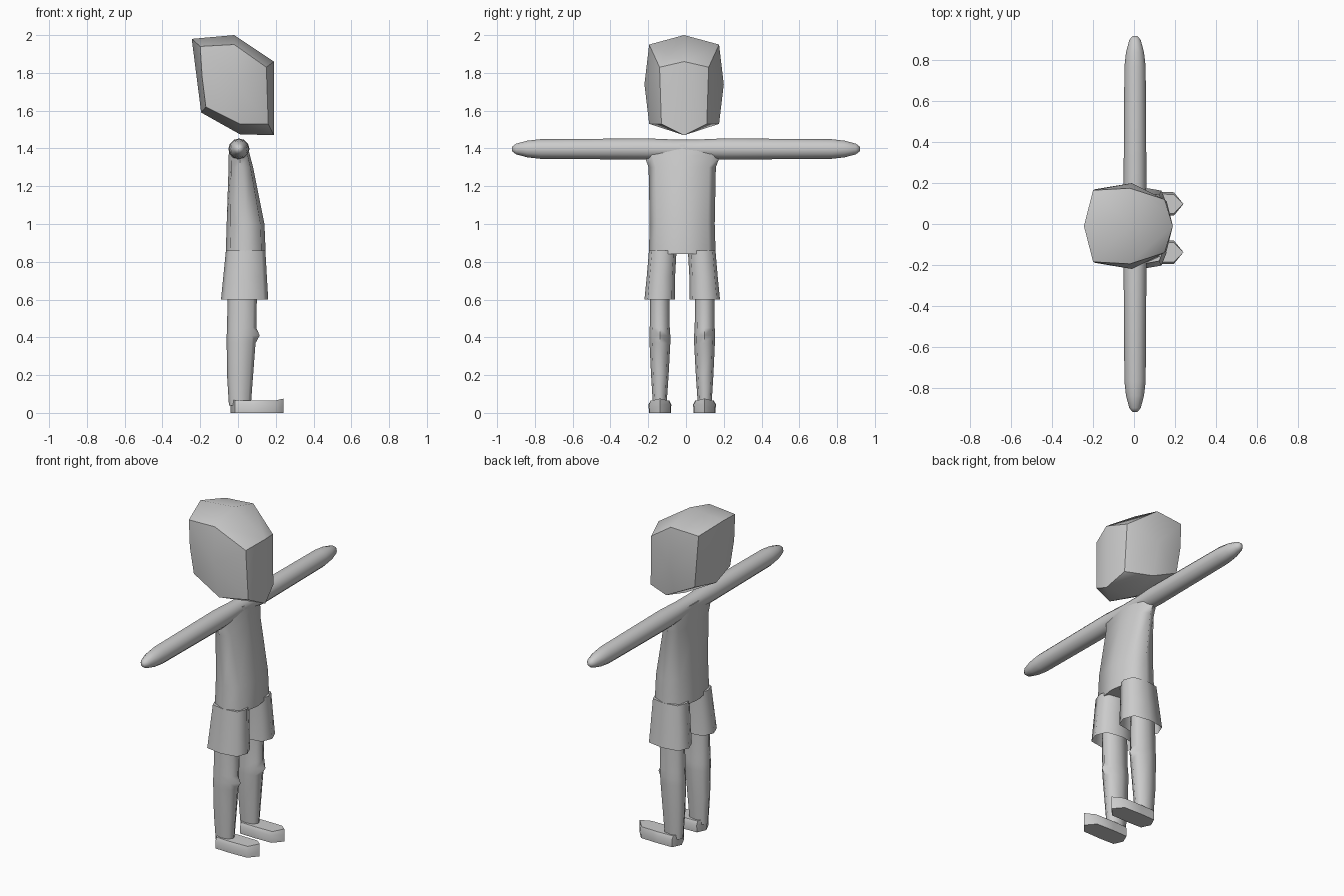
import bpy, bmesh, math
from mathutils import Vector

if "Cube" in bpy.data.objects:
    bpy.data.objects.remove(bpy.data.objects["Cube"])

CY = -0.02  # symmetry plane of the body


def finish(bm, name, angle=60, mirror=False, y=0.0):
    bmesh.ops.recalc_face_normals(bm, faces=bm.faces)
    me = bpy.data.meshes.new(name)
    bm.to_mesh(me)
    bm.free()
    ob = bpy.data.objects.new(name, me)
    bpy.context.collection.objects.link(ob)
    ob.location.y = y
    if mirror:
        m = ob.modifiers.new("mirror", 'MIRROR')
        m.use_axis = (False, True, False)
    bpy.ops.object.select_all(action='DESELECT')
    ob.select_set(True)
    bpy.context.view_layer.objects.active = ob
    bpy.ops.object.shade_smooth_by_angle(angle=math.radians(angle))
    return ob


def bridge(bm, rings, caps):
    loops = [[bm.verts.new(p) for p in r] for r in rings]
    n = len(loops[0])
    for a, b in zip(loops, loops[1:]):
        for i in range(n):
            j = (i + 1) % n
            bm.faces.new((a[i], a[j], b[j], b[i]))
    if caps[0]:
        bm.faces.new(loops[0])
    if caps[1]:
        bm.faces.new(loops[-1])


def ring(z, x0, x1, y0, y1, n=8, p=2.0):
    """Rounded cross-section filling the given x and y range."""
    pts = []
    for i in range(n):
        c, s = math.cos(2 * math.pi * i / n), math.sin(2 * math.pi * i / n)
        fx = math.copysign(abs(c) ** (2 / p), c) if abs(c) > 1e-6 else 0
        fy = math.copysign(abs(s) ** (2 / p), s) if abs(s) > 1e-6 else 0
        pts.append(Vector(((x0 + x1) / 2 + fx * (x1 - x0) / 2,
                           (y0 + y1) / 2 + fy * (y1 - y0) / 2, z)))
    return pts


def loft(name, sections, caps=(True, True), mirror=False, p=2.0, n=8):
    bm = bmesh.new()
    bridge(bm, [ring(*s, n=n, p=p) for s in sections], caps)
    return finish(bm, name, mirror=mirror, y=CY)


# Head: faceted hull from a centre profile and two narrower side profiles
bm = bmesh.new()
mid = [(-.245, 1.98), (-.02, 2.0), (.19, 1.86), (.19, 1.47), (.01, 1.475), (-.195, 1.59)]
side = [(-.2, 1.94, .175), (-.02, 1.95, .185), (.15, 1.83, .13), (.16, 1.53, .12),
        (.01, 1.53, .185), (-.17, 1.62, .17), (-.01, 1.74, .21), (-.19, 1.78, .18)]
for x, z in mid:
    bm.verts.new((x, 0, z))
for x, z, y in side:
    for s in (-1, 1):
        bm.verts.new((x, s * y, z))
bmesh.ops.convex_hull(bm, input=bm.verts)
bmesh.ops.dissolve_limit(bm, angle_limit=math.radians(2), verts=bm.verts, edges=bm.edges)
finish(bm, "head", angle=45, y=-.01)

# Arms: one tapering tube across the shoulders
bm = bmesh.new()
arm = [(.92, .012), (.9, .028), (.84, .044), (.77, .052), (.2, .056), (.06, .05)]
path = [(-y, r) for y, r in arm] + arm[::-1]
rings = [[Vector((.005 + r * math.cos(a), y, 1.397 + r * math.sin(a)))
          for a in (math.tau * k / 12 for k in range(12))] for y, r in path]
bridge(bm, rings, (True, True))
finish(bm, "arms")

# Torso: shirt that swells forward at the belly
loft("torso", [(.84, -.065, .147, -.177, .177), (1.0, -.06, .14, -.172, .172),
               (1.3, -.05, .08, -.178, .178), (1.36, -.05, .064, -.2, .2),
               (1.42, -.043, .05, -.19, .19)], p=3)

# Shorts: open leg tubes, flared at the hem
loft("shorts", [(.6, -.09, .16, .038, .2), (.72, -.078, .153, .038, .188),
                (.86, -.064, .145, .03, .176)], caps=(False, True), mirror=True, p=3)

# Legs with a knee bump at the front
bm = bmesh.new()
rings = [ring(*s, p=2.4) for s in [
    (.04, -.048, .068, .083, .155), (.2, -.058, .08, .072, .165), (.37, -.06, .093, .063, .173),
    (.41, -.06, .095, .063, .174), (.45, -.058, .097, .066, .172), (.62, -.055, .1, .068, .17),
    (.8, -.05, .1, .07, .165)]]
rings[3][0].x = .115
bridge(bm, rings, (True, True))
finish(bm, "leg", mirror=True, y=CY)

# Feet: flat slabs with pointed toe and heel
bm = bmesh.new()
plan = [(-.04, 0), (-.015, .055), (.08, .058), (.195, .055), (.242, 0),
        (.195, -.055), (.08, -.058), (-.015, -.055)]
rings = [[Vector((x, .118 + y * k, z if z < .06 else z - abs(y) * .2)) for x, y in plan]
         for z, k in ((0, 1), (.045, 1.04), (.076, .85))]
bridge(bm, rings, (True, True))
finish(bm, "foot", angle=50, mirror=True, y=CY)
